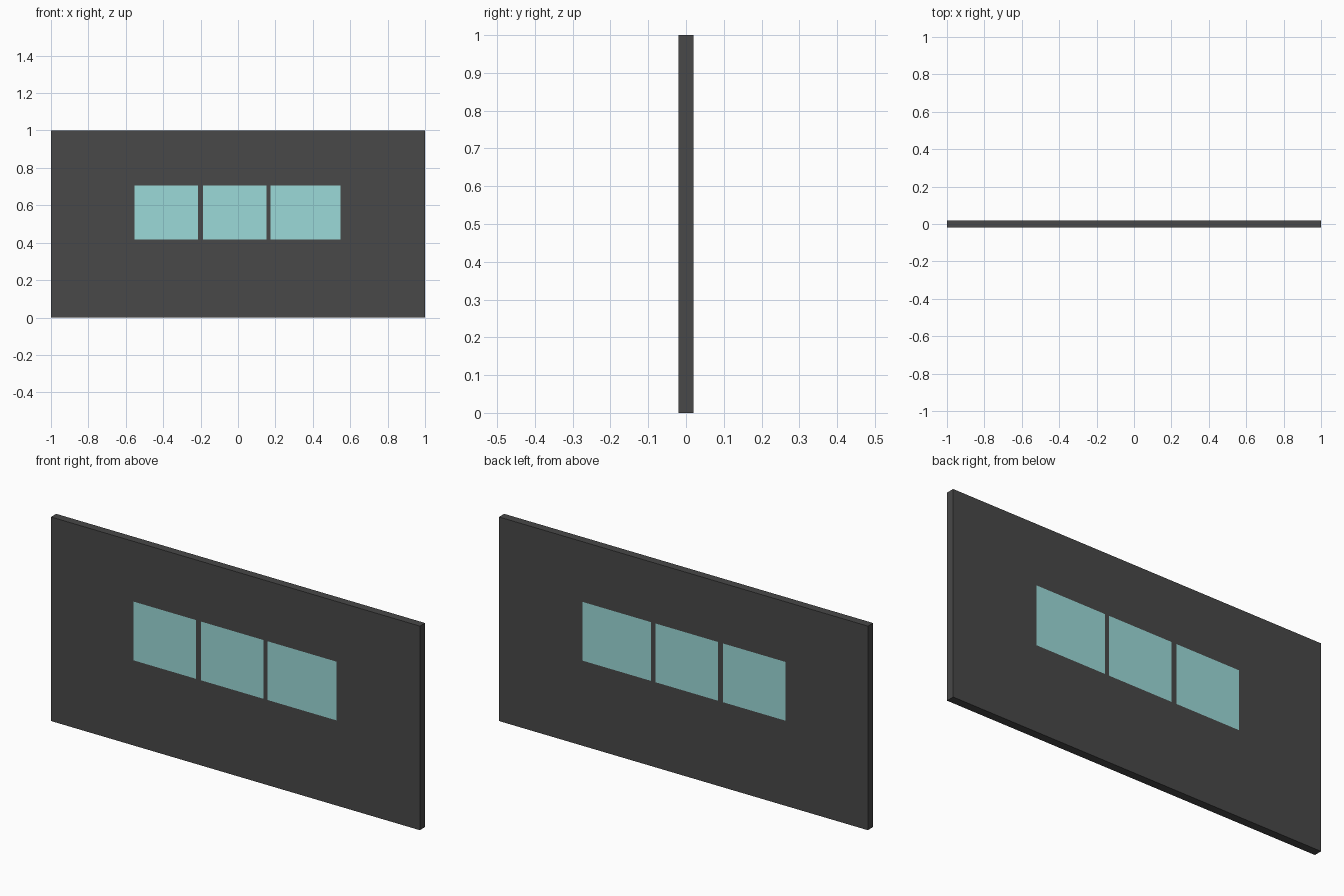
import bpy

if "Cube" in bpy.data.objects:
    bpy.data.objects.remove(bpy.data.objects["Cube"])

T = 0.04                      # wall thickness
Z0, Z1 = 0.417, 0.705         # window sill and head
WINDOWS = [(-0.553, -0.215), (-0.187, 0.152), (0.175, 0.547)]


def material(name, rgb):
    m = bpy.data.materials.new(name)
    m.diffuse_color = (*rgb, 1)
    m.use_nodes = True
    m.node_tree.nodes["Principled BSDF"].inputs["Base Color"].default_value = m.diffuse_color
    return m


def box(name, x0, x1, z0, z1, depth, mat=None):
    bpy.ops.mesh.primitive_cube_add(size=1)
    ob = bpy.context.object
    ob.name = name
    for v in ob.data.vertices:
        v.co = (x0 + (v.co.x + 0.5) * (x1 - x0),
                v.co.y * depth,
                z0 + (v.co.z + 0.5) * (z1 - z0))
    if mat:
        ob.data.materials.append(mat)
    return ob


dark = material("dark_panel", (0.065, 0.065, 0.065))
glass = material("teal_glass", (0.33, 0.70, 0.69))

# Wall panel
wall = box("wall_panel", -1, 1, 0, 1, T, dark)

for i, (x0, x1) in enumerate(WINDOWS, 1):
    # Opening through the wall
    cutter = box(f"opening_cutter_{i}", x0, x1, Z0, Z1, T * 4, dark)
    cutter.hide_render = True
    mod = wall.modifiers.new(f"opening_{i}", "BOOLEAN")
    mod.operation = "DIFFERENCE"
    mod.solver = "EXACT"
    mod.object = cutter
    bpy.context.view_layer.objects.active = wall
    bpy.ops.object.modifier_apply(modifier=mod.name)
    bpy.data.objects.remove(cutter, do_unlink=True)
    # Flush glass pane filling the opening
    box(f"window_pane_{i}", x0, x1, Z0, Z1, T, glass)
